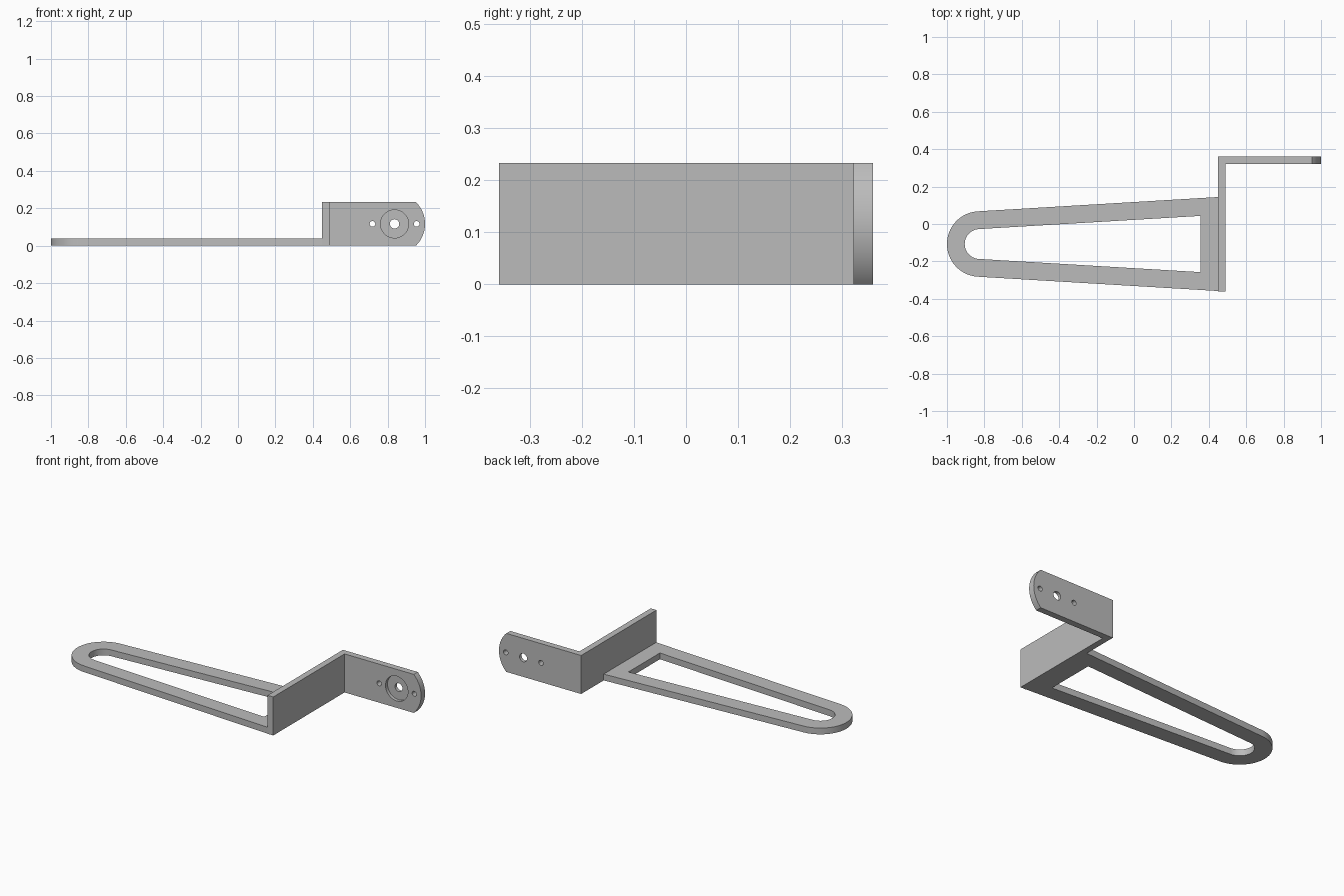
import bpy
import bmesh
from math import sin, cos, asin, pi, radians
from mathutils import Vector

cube = bpy.data.objects.get("Cube")
if cube:
    bpy.data.objects.remove(cube, do_unlink=True)

steel = bpy.data.materials.new("satin_grey")
steel.use_nodes = True
GREY = (0.5, 0.5, 0.5, 1)
steel.diffuse_color = GREY
steel.node_tree.nodes["Principled BSDF"].inputs["Base Color"].default_value = GREY


def arc(cx, cy, r, start, end, steps):
    """Points along a circular arc, angles in radians."""
    angles = [start + (end - start) * i / steps for i in range(steps + 1)]
    return [(cx + r * cos(a), cy + r * sin(a)) for a in angles]


def prism(name, outline, low, high, upright=False):
    """Extrude an outline along z, or along y when upright."""
    def place(p, h):
        return Vector((p[0], h, p[1])) if upright else Vector((p[0], p[1], h))

    bm = bmesh.new()
    base = bm.faces.new([bm.verts.new(place(p, low)) for p in outline])
    top = bmesh.ops.extrude_face_region(bm, geom=[base])["geom"]
    verts = [v for v in top if isinstance(v, bmesh.types.BMVert)]
    bmesh.ops.translate(bm, verts=verts, vec=place((0, 0), high - low))
    bmesh.ops.recalc_face_normals(bm, faces=bm.faces)
    mesh = bpy.data.meshes.new(name)
    bm.to_mesh(mesh)
    bm.free()
    mesh.materials.append(steel)
    obj = bpy.data.objects.new(name, mesh)
    bpy.context.collection.objects.link(obj)
    return obj


def cut(obj, cutter):
    """Subtract a cutter and discard it."""
    cutter.hide_render = True
    mod = obj.modifiers.new("cut", "BOOLEAN")
    mod.operation, mod.solver, mod.object = "DIFFERENCE", "EXACT", cutter
    bpy.context.view_layer.objects.active = obj
    bpy.ops.object.modifier_apply(modifier=mod.name)
    bpy.data.objects.remove(cutter, do_unlink=True)


T = 0.038          # plate thickness
H = 0.233          # bracket height
WALL = 0.45        # arm side of the upright wall
BACK = 0.36
AX, AY = -0.825, -0.107   # centre of the rounded arm tip
TILT = asin(0.0595)


def teardrop(r, end_x):
    """Rounded tip with tangent sides widening to a straight end."""
    tip = arc(AX, AY, r, pi / 2 + TILT, 3 * pi / 2 - TILT, 40)
    half = tip[0][1] - AY + (end_x - tip[0][0]) * 0.0595
    return [(end_x, AY + half)] + tip + [(end_x, AY - half)]


# Tapered loop arm
arm = prism("loop_arm", teardrop(0.175, WALL), 0, T)
cut(arm, prism("arm_slot", teardrop(0.08, 0.355), -0.1, 0.1))

# Upright wall
wall = prism("upright_wall", [(WALL, -BACK), (WALL + T, -BACK),
                              (WALL + T, BACK), (WALL, BACK)], 0, H)

# Mounting flange with rounded end
HX, HZ, R = 0.837, H / 2, 0.163
sweep = asin(HZ / R)
end = arc(HX, HZ, R, -sweep, sweep, 28)
flange = prism("mounting_flange", [(WALL + T, 0)] + end + [(WALL + T, H)],
               BACK - T, BACK, upright=True)

# Shaft hole, screw holes and shallow front recess
for x, r, depth in ((HX, 0.075, BACK - T / 2), (HX, 0.025, 0.5),
                    (HX - 0.118, 0.015, 0.5), (HX + 0.118, 0.015, 0.5)):
    circle = arc(x, HZ, r, 0, 2 * pi, 40)[:-1]
    cut(flange, prism("drill", circle, 0.2, depth, upright=True))

# Smooth curved edges, crisp corners
bpy.ops.object.select_all(action="DESELECT")
for obj in (arm, wall, flange):
    obj.select_set(True)
bpy.context.view_layer.objects.active = arm
bpy.ops.object.shade_smooth_by_angle(angle=radians(30))
